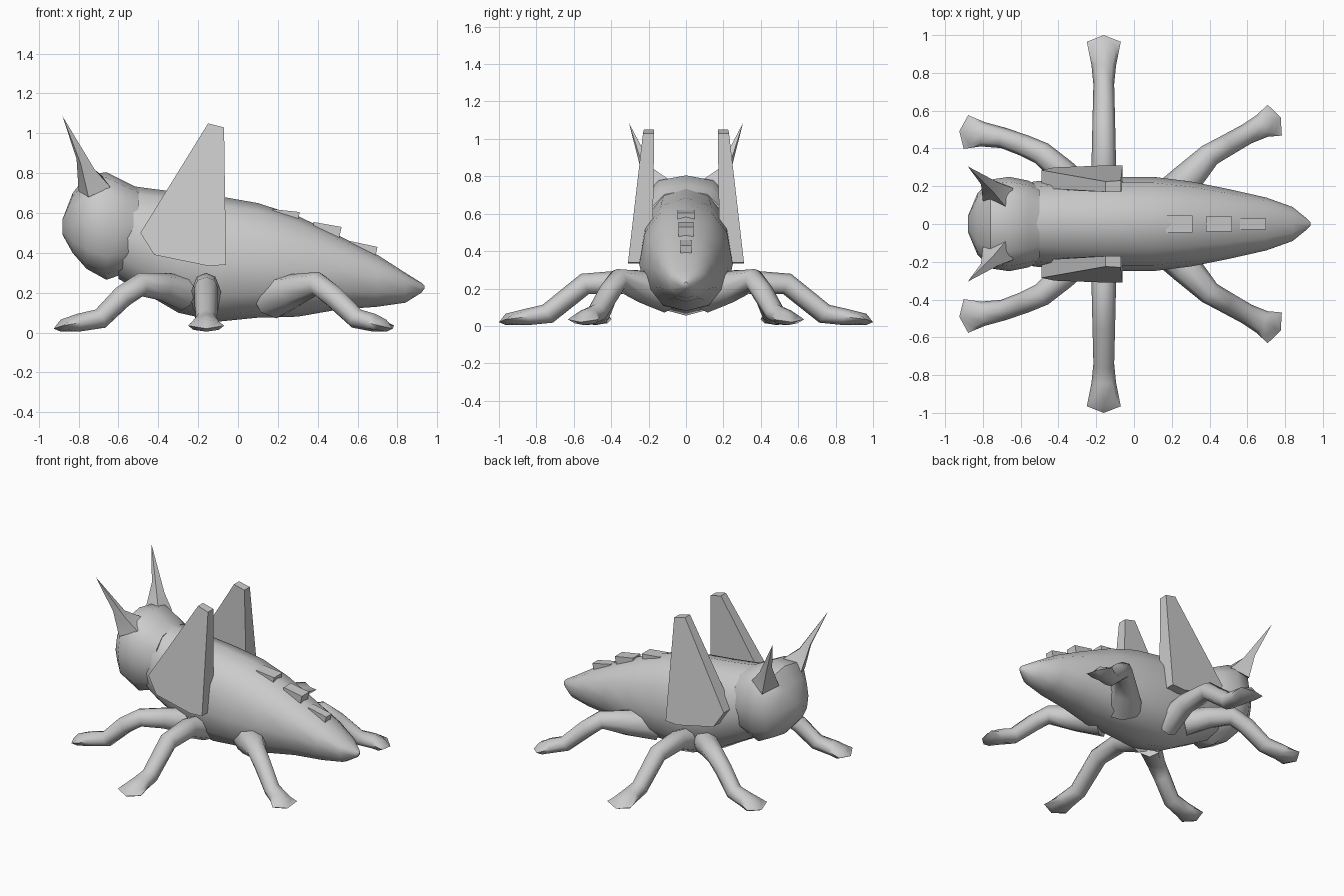
import bpy, bmesh, math
from mathutils import Vector

if "Cube" in bpy.data.objects:
    bpy.data.objects.remove(bpy.data.objects["Cube"])


def finish(name, bm, mirror=False, angle=40):
    bmesh.ops.recalc_face_normals(bm, faces=bm.faces)
    me = bpy.data.meshes.new(name)
    bm.to_mesh(me)
    bm.free()
    ob = bpy.data.objects.new(name, me)
    bpy.context.collection.objects.link(ob)
    bpy.ops.object.select_all(action='DESELECT')
    ob.select_set(True)
    bpy.context.view_layer.objects.active = ob
    bpy.ops.object.shade_smooth_by_angle(angle=math.radians(angle))
    if mirror:
        m = ob.modifiers.new("Mirror", 'MIRROR')
        m.use_axis = (False, True, False)
    return ob


def skin(bm, rings):
    n = len(rings[0])
    for a, b in zip(rings, rings[1:]):
        for i in range(n):
            j = (i + 1) % n
            bm.faces.new((a[i], a[j], b[j], b[i]))
    bm.faces.new(rings[0])


def hull_loft(name, stations, power, n=12):
    """Cross-sections along x: (x, half width, mid z, top z, bottom z)."""
    bm = bmesh.new()
    rings = []
    for x, hw, mid, top, bot in stations:
        ring = []
        for i in range(n):
            a = 2 * math.pi * i / n
            c, s = math.cos(a), math.sin(a)
            y = hw * math.copysign(abs(c) ** power, c)
            h = (top - mid) if s > 0 else (mid - bot)
            z = mid + h * math.copysign(abs(s) ** power, s)
            ring.append(bm.verts.new((x, y, z)))
        rings.append(ring)
    skin(bm, rings)
    bm.faces.new(rings[-1])
    return finish(name, bm)


def leg(name, path):
    """Bent tube with a flat, toed foot: (x, y, z, half width, half height)."""
    bm = bmesh.new()
    pts = [Vector(p[:3]) for p in path]
    rings = []
    last = len(pts) - 1
    for k, p in enumerate(pts):
        t = (pts[min(k + 1, last)] - pts[max(k - 1, 0)]).normalized()
        if k == last:
            t = Vector((t.x, t.y, 0)).normalized()
        side = t.cross(Vector((0, 0, 1))).normalized()
        up = side.cross(t)
        w, h = path[k][3:]
        ring = []
        for i in range(8):
            a = math.pi * i / 4
            co = p + side * w * math.cos(a) + up * h * math.sin(a)
            if k == last and i % 2:
                co -= t * 0.03
            co.z = max(co.z, 0.005)
            ring.append(bm.verts.new(co))
        rings.append(ring)
    skin(bm, rings)
    tip = bm.verts.new(pts[-1] + t * 0.035 - Vector((0, 0, 0.015)))
    for i in range(8):
        bm.faces.new((rings[-1][i], rings[-1][(i + 1) % 8], tip))
    return finish(name, bm, True, 65)


# Body and head
hull_loft("body", [
    (-0.60, .20, .50, .74, .27), (-0.53, .225, .46, .735, .23),
    (-0.42, .235, .42, .72, .17), (-0.30, .245, .38, .705, .10),
    (-0.10, .25, .34, .685, .055), (0.10, .25, .33, .65, .075),
    (0.30, .225, .32, .585, .08), (0.50, .185, .31, .49, .115),
    (0.70, .14, .28, .39, .13), (0.84, .09, .25, .30, .15),
    (0.92, .025, .225, .25, .20), (0.935, .008, .225, .235, .22)], 0.92)
hull_loft("head", [
    (-0.50, .20, .52, .725, .36), (-0.56, .23, .53, .755, .30),
    (-0.66, .25, .55, .805, .265), (-0.76, .235, .55, .79, .32),
    (-0.83, .16, .54, .70, .40), (-0.88, .04, .54, .57, .49)], 0.78)

# Legs, mirrored to the other side
leg("front_leg", [
    (-0.27, .17, .20, .08, .09), (-0.38, .28, .23, .07, .07),
    (-0.49, .375, .24, .062, .06), (-0.58, .415, .18, .057, .057),
    (-0.69, .455, .07, .055, .052),
    (-0.80, .475, .05, .065, .045), (-0.89, .487, .035, .09, .03)])
leg("middle_leg", [
    (-0.16, .12, .17, .085, .09), (-0.16, .32, .235, .065, .065),
    (-0.16, .54, .225, .06, .058), (-0.16, .74, .065, .055, .055),
    (-0.16, .84, .05, .065, .045), (-0.16, .965, .035, .09, .03)])
leg("back_leg", [
    (0.18, .10, .18, .13, .11), (0.28, .24, .21, .085, .085),
    (0.40, .365, .245, .062, .06), (0.48, .41, .18, .058, .057),
    (0.595, .475, .07, .055, .052),
    (0.68, .52, .05, .065, .045), (0.745, .55, .035, .09, .03)])

# Upright wing covers
bm = bmesh.new()
outline = [(-0.49, .50, .19, .285), (-0.15, 1.05, .17, .225),
           (-0.07, 1.03, .17, .23), (-0.06, .34, .18, .31),
           (-0.15, .335, .18, .31), (-0.42, .39, .18, .30)]
inner = [bm.verts.new((x, a, z)) for x, z, a, b in outline]
outer = [bm.verts.new((x, b, z)) for x, z, a, b in outline]
skin(bm, [inner, outer])
bm.faces.new(outer)
finish("wing", bm, True, 30)

# Antennae, with wide roots curving in towards the brow
bm = bmesh.new()
base = [bm.verts.new(p) for p in (
    (-0.80, .12, .71), (-0.67, .08, .775), (-0.64, .19, .73), (-0.75, .235, .68))]
mid = [bm.verts.new(p) for p in (
    (-0.81, .21, .87), (-0.75, .175, .84), (-0.72, .22, .82), (-0.79, .245, .85))]
skin(bm, [base, mid])
tip = bm.verts.new((-0.88, .305, 1.085))
for i in range(4):
    bm.faces.new((mid[i], mid[(i + 1) % 4], tip))
finish("antenna", bm, True, 60)

# Small wedge spikes along the back, their front edges sunk into the body
bm = bmesh.new()
for x, z, w, rise in ((0.31, .605, .045, .02), (0.52, .53, .04, .03), (0.70, .43, .03, .035)):
    prof = [(x - .14, z + rise - .005), (x, z), (x - .02, z - .09), (x - .14, z - .06)]
    sides = [[bm.verts.new((px, y, pz)) for px, pz in prof] for y in (-w, w)]
    skin(bm, sides)
    bm.faces.new(sides[-1])
finish("back_spikes", bm, False, 20)
